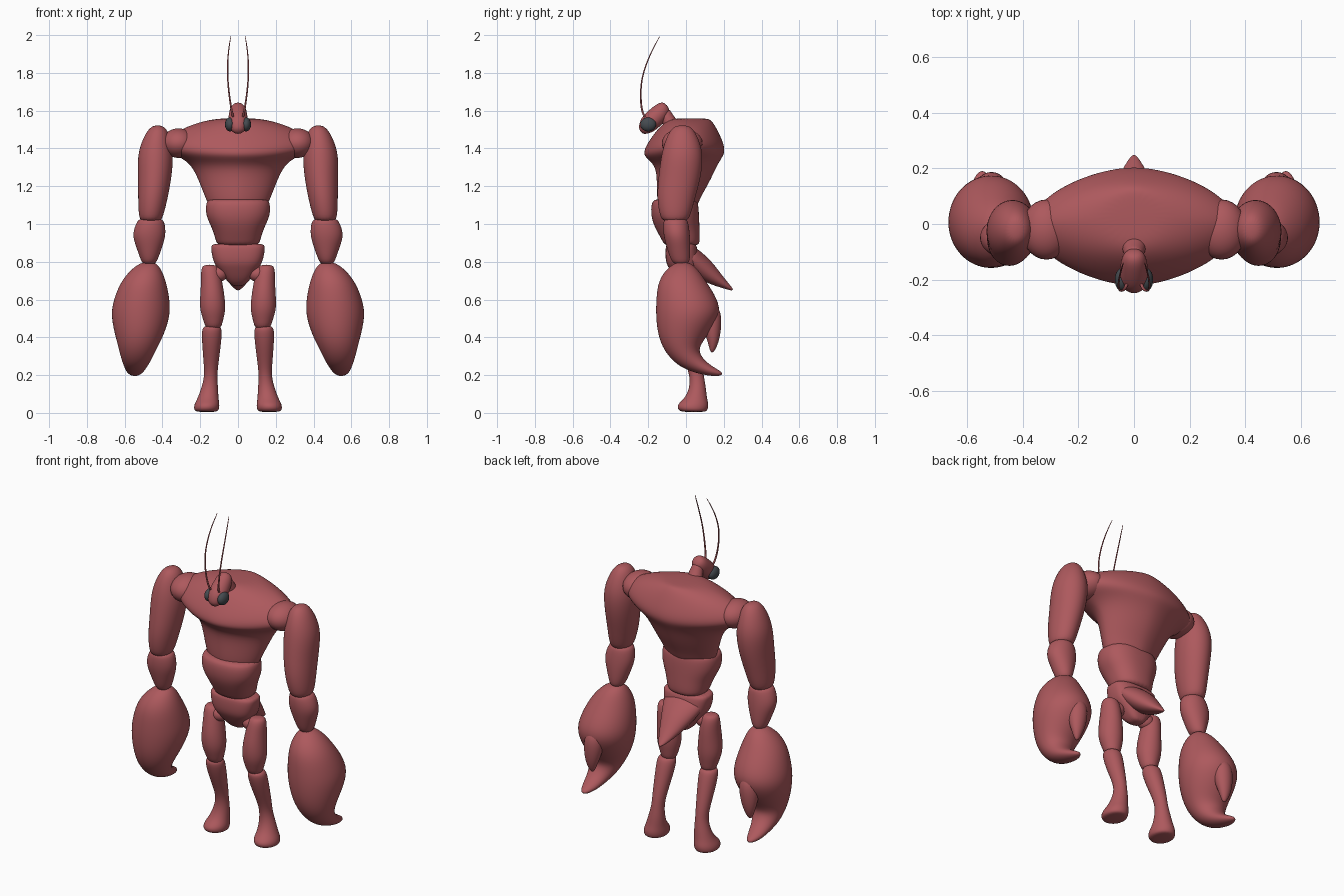
import bpy, bmesh
from math import sin, cos, pi, radians, copysign


def material(name, rgb):
    m = bpy.data.materials.new(name)
    m.diffuse_color = (*rgb, 1)
    return m


SHELL = material("red_shell", (0.42, 0.10, 0.11))
DARK = material("dark_eye", (0.06, 0.07, 0.08))


def finish(name, bm, mat, mirror, levels):
    bmesh.ops.recalc_face_normals(bm, faces=bm.faces)
    me = bpy.data.meshes.new(name)
    bm.to_mesh(me)
    bm.free()
    me.polygons.foreach_set("use_smooth", [True] * len(me.polygons))
    me.materials.append(mat)
    ob = bpy.data.objects.new(name, me)
    bpy.context.collection.objects.link(ob)
    if mirror:
        ob.modifiers.new("mirror", "MIRROR").use_mirror_merge = False
    if levels:
        s = ob.modifiers.new("subsurf", "SUBSURF")
        s.levels = s.render_levels = levels
    return ob


def loft(name, sections, mirror=False, power=2.0, n=20, mat=SHELL):
    """Skin superellipse rings: (x, y, z, half width, half depth, tilt in degrees)."""
    bm = bmesh.new()
    rings = []
    for x, y, z, a, b, *tilt in sections:
        t = radians(tilt[0]) if tilt else 0
        ring = []
        for i in range(n):
            c, s = cos(2 * pi * i / n), sin(2 * pi * i / n)
            u = a * copysign(abs(c) ** (2 / power), c)
            v = b * copysign(abs(s) ** (2 / power), s)
            ring.append(bm.verts.new((x + u, y + v * cos(t), z + v * sin(t))))
        rings.append(ring)
    for r, q in zip(rings, rings[1:]):
        for i in range(n):
            j = (i + 1) % n
            bm.faces.new((r[i], r[j], q[j], q[i]))
    bm.faces.new(rings[0])
    bm.faces.new(rings[-1])
    return finish(name, bm, mat, mirror, 2)


def ball(name, centre, radii, mat=SHELL):
    bm = bmesh.new()
    bmesh.ops.create_uvsphere(bm, u_segments=28, v_segments=18, radius=1)
    for v in bm.verts:
        v.co = [c + r * k for c, r, k in zip(centre, radii, v.co)]
    return finish(name, bm, mat, True, 0)


def body(name, rows, power):
    """Rows of (z, front y, back y, half width)."""
    loft(name, [(0, (f + b) / 2, z, w, (b - f) / 2) for z, f, b, w in rows],
         power=power, n=28)


# Trunk: broad chest over a waist plate
body("chest", [(1.56, -0.05, 0.11, 0.08), (1.55, -0.10, 0.135, 0.17),
               (1.505, -0.15, 0.165, 0.31), (1.43, -0.205, 0.2, 0.39),
               (1.385, -0.225, 0.208, 0.37), (1.355, -0.222, 0.195, 0.31),
               (1.31, -0.16, 0.165, 0.245), (1.22, -0.155, 0.125, 0.205),
               (1.13, -0.155, 0.07, 0.17), (1.06, -0.14, 0.05, 0.14)], 1.75)
body("abdomen", [(1.135, -0.155, 0.05, 0.145), (1.12, -0.185, 0.065, 0.172),
                 (1.04, -0.187, 0.07, 0.172), (0.98, -0.165, 0.072, 0.137),
                 (0.91, -0.125, 0.075, 0.118), (0.88, -0.11, 0.065, 0.105)], 2.3)

# Pelvis and tail flap
body("pelvis", [(0.898, -0.095, 0.045, 0.13), (0.885, -0.11, 0.06, 0.148),
                (0.80, -0.11, 0.07, 0.132), (0.765, -0.09, 0.07, 0.11),
                (0.70, -0.05, 0.06, 0.06), (0.67, -0.01, 0.05, 0.03)], 2.8)
loft("tail", [(0, 0.0, 0.85, 0.13, 0.05, 50), (0, 0.04, 0.81, 0.12, 0.06, 50),
              (0, 0.10, 0.755, 0.09, 0.06, 50), (0, 0.17, 0.70, 0.055, 0.035, 50),
              (0, 0.225, 0.665, 0.025, 0.014, 50), (0, 0.248, 0.65, 0.006, 0.005, 50)])

# Head, neck, eyes, antennae
loft("neck", [(0, -0.115, 1.60, 0.03, 0.03, 30), (0, -0.105, 1.57, 0.036, 0.034, 30),
              (0, -0.08, 1.53, 0.045, 0.04, 20), (0, -0.06, 1.49, 0.05, 0.05)])
loft("head", [(0, -0.10, 1.628, 0.02, 0.02, -50), (0, -0.115, 1.612, 0.043, 0.042, -50),
              (0, -0.15, 1.575, 0.05, 0.052, -50), (0, -0.20, 1.53, 0.055, 0.052, -50),
              (0, -0.225, 1.505, 0.04, 0.036, -50), (0, -0.24, 1.488, 0.018, 0.016, -50)])
ball("eye", (0.043, -0.2, 1.527), (0.026, 0.042, 0.037), DARK)
loft("antenna", [(0.022, -0.20, 1.55, 0.007, 0.007), (0.03, -0.232, 1.58, 0.006, 0.006),
                 (0.044, -0.241, 1.66, 0.005, 0.005), (0.055, -0.238, 1.76, 0.004, 0.004),
                 (0.056, -0.21, 1.85, 0.004, 0.004), (0.049, -0.175, 1.93, 0.003, 0.003),
                 (0.037, -0.135, 2.0, 0.002, 0.002)], True, n=8)

# Arms
ball("shoulder", (0.315, -0.02, 1.428), (0.09, 0.108, 0.078))
loft("upper_arm", [(0.425, -0.02, 1.523, 0.02, 0.03), (0.425, -0.02, 1.50, 0.053, 0.062),
                   (0.433, -0.02, 1.44, 0.077, 0.093), (0.437, -0.02, 1.36, 0.097, 0.113),
                   (0.44, -0.033, 1.25, 0.09, 0.114), (0.45, -0.053, 1.14, 0.08, 0.103),
                   (0.461, -0.058, 1.04, 0.066, 0.082), (0.462, -0.058, 1.01, 0.05, 0.06)], True)
loft("forearm", [(0.462, -0.055, 1.03, 0.055, 0.055), (0.462, -0.055, 1.015, 0.074, 0.067),
                 (0.471, -0.05, 0.945, 0.092, 0.072), (0.47, -0.04, 0.88, 0.07, 0.064),
                 (0.47, -0.03, 0.81, 0.046, 0.052), (0.472, -0.025, 0.785, 0.03, 0.035)], True)

# Pincers: fat palm running into a hooked finger, plus a short thumb
loft("claw", [(0.473, -0.018, 0.80, 0.03, 0.028), (0.483, -0.02, 0.77, 0.073, 0.077),
              (0.50, -0.022, 0.70, 0.12, 0.127), (0.51, 0.006, 0.60, 0.15, 0.165),
              (0.516, 0.012, 0.52, 0.159, 0.173), (0.521, -0.015, 0.42, 0.133, 0.137),
              (0.53, -0.02, 0.345, 0.103, 0.10, 10), (0.538, 0.012, 0.285, 0.08, 0.068, 35),
              (0.543, 0.075, 0.243, 0.058, 0.04, 55), (0.546, 0.14, 0.217, 0.042, 0.025, 68),
              (0.546, 0.192, 0.205, 0.014, 0.01, 75)], True, n=24)
loft("thumb", [(0.51, 0.12, 0.58, 0.03, 0.035), (0.51, 0.13, 0.53, 0.06, 0.06),
               (0.515, 0.14, 0.44, 0.053, 0.047), (0.52, 0.145, 0.37, 0.033, 0.028),
               (0.52, 0.138, 0.318, 0.009, 0.009)], True)

# Legs
ball("hip", (0.105, -0.025, 0.735), (0.05, 0.045, 0.042))
loft("thigh", [(0.15, -0.025, 0.785, 0.03, 0.03), (0.146, -0.025, 0.765, 0.051, 0.05),
               (0.14, -0.028, 0.70, 0.056, 0.062), (0.136, -0.035, 0.63, 0.064, 0.07),
               (0.134, -0.035, 0.55, 0.071, 0.07), (0.131, -0.03, 0.49, 0.052, 0.052),
               (0.13, -0.025, 0.44, 0.04, 0.04)], True)
loft("shin_and_foot", [(0.138, -0.02, 0.462, 0.038, 0.04), (0.138, -0.02, 0.445, 0.056, 0.055),
                       (0.14, 0.005, 0.36, 0.05, 0.054), (0.143, 0.045, 0.25, 0.038, 0.042),
                       (0.144, 0.058, 0.19, 0.034, 0.038), (0.15, 0.062, 0.13, 0.045, 0.044),
                       (0.159, 0.052, 0.075, 0.056, 0.06), (0.165, 0.036, 0.045, 0.068, 0.085),
                       (0.167, 0.036, 0.015, 0.068, 0.08), (0.166, 0.042, 0.004, 0.05, 0.06)], True)
